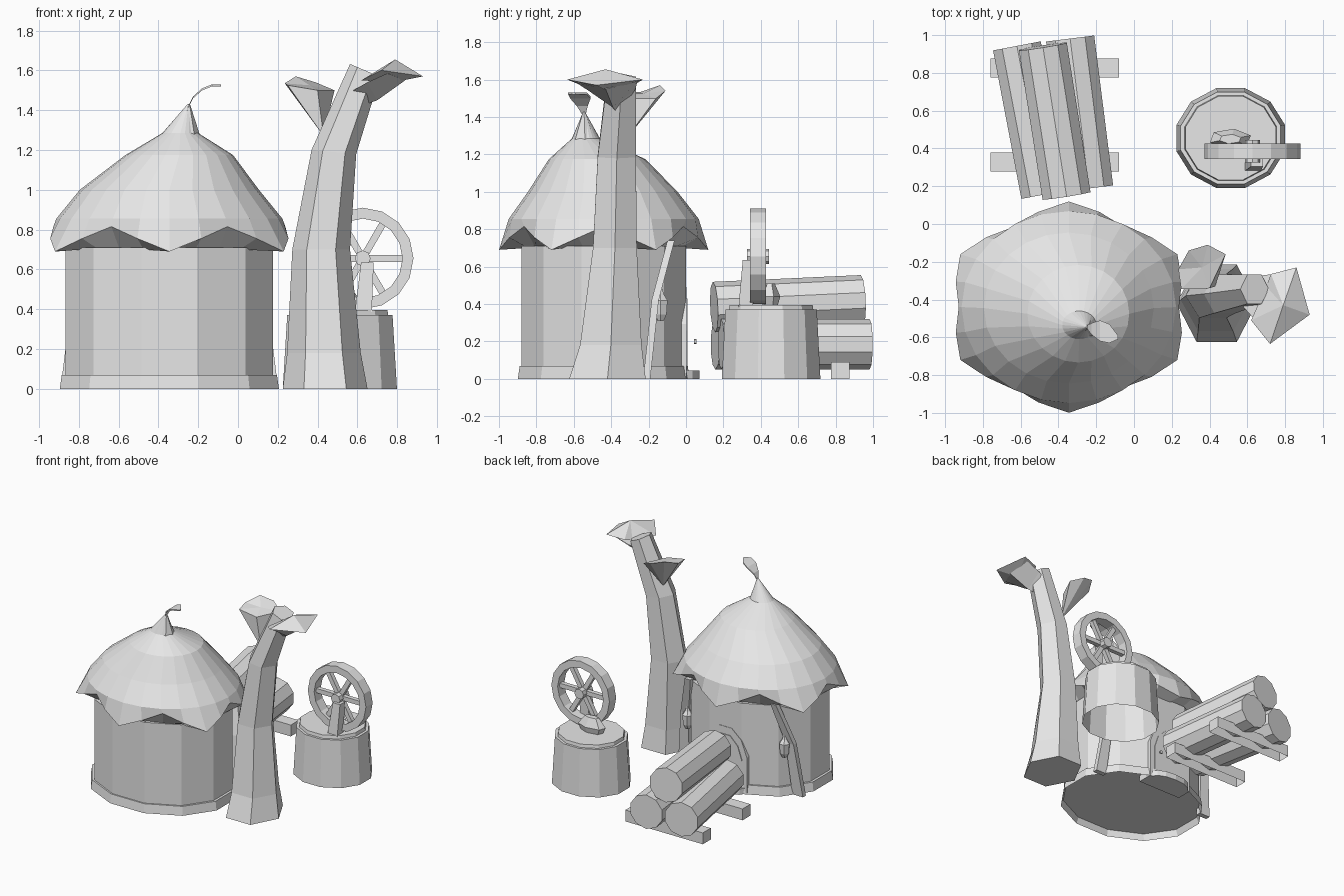
import bpy, bmesh, math
from mathutils import Vector, Matrix

cube = bpy.data.objects.get("Cube")
if cube:
    bpy.data.objects.remove(cube, do_unlink=True)

grey = bpy.data.materials.new("plain_grey")
grey.use_nodes = True
grey.diffuse_color = (0.8, 0.8, 0.8, 1)
grey.node_tree.nodes["Principled BSDF"].inputs["Base Color"].default_value = (0.8, 0.8, 0.8, 1)


def finish(name, bm, open_bottom=False):
    bmesh.ops.recalc_face_normals(bm, faces=bm.faces)
    if open_bottom:
        under = [f for f in bm.faces if f.normal.z < -0.9]
        bmesh.ops.delete(bm, geom=under, context='FACES_ONLY')
    mesh = bpy.data.meshes.new(name)
    bm.to_mesh(mesh)
    bm.free()
    mesh.materials.append(grey)
    obj = bpy.data.objects.new(name, mesh)
    bpy.context.collection.objects.link(obj)
    return obj


def ellipse(cx, cy, z, rx, ry, n, phase=0, slope=0):
    pts = []
    for i in range(n):
        a = math.radians(phase) + math.tau * i / n
        x, y = rx * math.cos(a), ry * math.sin(a)
        pts.append((cx + x, cy + y, z + slope * x))
    return pts


def loft(name, rings, loop=False, open_bottom=False):
    """Skin equal rings of points; cap the ends unless looped."""
    bm = bmesh.new()
    rows = [[bm.verts.new(p) for p in ring] for ring in rings]
    pairs = list(zip(rows, rows[1:])) + ([(rows[-1], rows[0])] if loop else [])
    for a, b in pairs:
        for i in range(len(a)):
            j = (i + 1) % len(a)
            bm.faces.new((a[i], a[j], b[j], b[i]))
    if not loop:
        bm.faces.new(rows[0])
        bm.faces.new(rows[-1])
    return finish(name, bm, open_bottom)


def box(name, center, size, rot=Matrix(), open_bottom=False):
    bm = bmesh.new()
    m = Matrix.Translation(center) @ rot.to_4x4() @ Matrix.Diagonal((*size, 1))
    bmesh.ops.create_cube(bm, size=1, matrix=m)
    return finish(name, bm, open_bottom)


def log(name, a, b, r, n=10):
    a, b = Vector(a), Vector(b)
    bm = bmesh.new()
    rot = (b - a).to_track_quat('Z', 'Y').to_matrix().to_4x4()
    bmesh.ops.create_cone(bm, cap_ends=True, segments=n, radius1=r, radius2=r,
                          depth=(b - a).length, matrix=Matrix.Translation((a + b) / 2) @ rot)
    return finish(name, bm)


def fan(name, rim, top, root):
    """Leafy tuft: rim polygon joined to a top point and a root point."""
    bm = bmesh.new()
    ring = [bm.verts.new(p) for p in rim]
    t, r = bm.verts.new(top), bm.verts.new(root)
    for a, b in zip(ring, ring[1:] + ring[:1]):
        bm.faces.new((a, b, t))
        bm.faces.new((b, a, r))
    return finish(name, bm)


# Hut wall with flared foot and a floor set up inside it
HX, HY = -0.345, -0.44
loft("hut_wall", [ellipse(HX, HY, z, rx, ry, 12, 15) for z, rx, ry in
                  ((.05, .55, .46), (0, .57, .475), (.07, .56, .465), (.07, .54, .455), (.71, .54, .455))])

# Thatched roof: six drooping tips, arched between
rim = []
for i in range(24):
    a = math.radians(90 + 15 * i)
    k = i % 4
    r = (.99, .925, .87, .925)[k]
    z = (.69, .755, .815, .755)[k]
    rim.append((HX + .67 * r * math.cos(a), HY + .565 * r * math.sin(a), z))
rings = [ellipse(HX, HY, .7, .5, .42, 24, 90), rim]
for cx, cy, z, rx, ry in ((HX, HY, .855, .568, .508), (HX, -.445, 1.0, .45, .4),
                          (-.295, -.475, 1.175, .27, .258), (-.29, -.535, 1.285, .09, .075),
                          (-.25, -.545, 1.43, .004, .004)):
    rings.append(ellipse(cx, cy, z, rx, ry, 24, 90))
loft("roof", rings)
loft("roof_peak", [ellipse(-.265, -.54, 1.27, .075, .07, 7), ellipse(-.247, -.545, 1.43, .006, .006, 7)])

# Curled leaf on the roof peak
leaf = []
for x, y, z, w in ((-.25, -.545, 1.41, .008), (-.225, -.555, 1.46, .03), (-.18, -.565, 1.5, .055),
                   (-.13, -.58, 1.52, .05), (-.085, -.6, 1.52, .01)):
    leaf.append([(x, y - w, z), (x, y + w, z), (x, y + w, z + .01), (x, y - w, z + .01)])
loft("peak_leaf", leaf)

# Door at the back with step and knob
def arch(w, h, y):
    side = [(w, 0), (w, h * .6), (w * .75, h * .85), (w * .3, h)]
    return [(HX + x, y, z) for x, z in side] + [(HX - x, y, z) for x, z in reversed(side)]


loft("door_frame", [arch(.19, .49, -.12), arch(.19, .49, .003)])
loft("door_panel", [arch(.15, .43, -.01), arch(.15, .43, .008)])
loft("door_step", [ellipse(HX, 0, z, .17, .072, 12) for z in (0, .045)])
log("door_knob", (-.22, .042, .2), (-.22, .057, .2), .014, 6)

# Leaning braces and hanging lanterns on both sides
for side, tag in ((1, "left"), (-1, "right")):
    loft(tag + "_brace", [ellipse(HX + side * x, y, z, rx, .027, 4, 45) for x, y, z, rx in
                          ((.5, -.21, 0, .066), (.46, -.165, .42, .05), (.375, -.08, .74, .035))])
    loft(tag + "_lantern", [ellipse(HX + side * .425, -.135, z, r, r, 6) for z, r in
                            ((.31, .018), (.345, .036), (.42, .042), (.45, .02), (.485, .008))])

# Bent six-sided trunk
loft("tree_trunk", [ellipse(x, y, z, rx, ry, 6, 0, s) for x, y, z, rx, ry, s in
                    ((.438, -.42, 0, .213, .236, 0), (.432, -.402, .18, .185, .19, 0),
                     (.418, -.38, .7, .145, .135, 0), (.482, -.37, 1.19, .112, .118, -.1),
                     (.638, -.345, 1.6, .075, .09, -.43))])
fan("tree_tuft_left", [(.70, -.33, 1.56), (.725, -.265, 1.58), (.86, -.23, 1.6), (.93, -.48, 1.57),
                       (.72, -.635, 1.6), (.62, -.51, 1.55)], (.79, -.43, 1.655), (.78, -.42, 1.54))
loft("tuft_branch", [[(.59, -.36, 1.41), (.58, -.3, 1.5), (.58, -.44, 1.5)],
                     [(.7, -.39, 1.45), (.69, -.27, 1.55), (.65, -.52, 1.54)],
                     [(.84, -.43, 1.55), (.82, -.26, 1.59), (.75, -.59, 1.585)]])
fan("tree_tuft_right", [(.235, -.24, 1.535), (.25, -.345, 1.525), (.4, -.34, 1.5), (.485, -.16, 1.5),
                        (.39, -.11, 1.54), (.29, -.14, 1.57)], (.36, -.23, 1.525), (.43, -.33, 1.27))

# Tree stump, hollow underneath
loft("stump", [ellipse(.512, .455, z, rx, ry, 12, 15) for z, rx, ry in
               ((0, .297, .273), (.37, .274, .253), (.37, .252, .234), (.395, .247, .23))], open_bottom=True)

# Spoked wheel standing on the stump
WX, WY, WZ = .627, .385, .655
N = 16
wheel = []
for i in range(N):
    a = math.tau * i / N
    wheel.append([(WX + r * math.cos(a), WY + d, WZ + r * math.sin(a))
                  for r, d in ((.255, -.042), (.255, .042), (.2, .042), (.2, -.042))])
loft("wheel_rim", wheel, loop=True)
log("wheel_hub", (WX, WY - .06, WZ), (WX, WY + .06, WZ), .04, 8)
for i in range(6):
    rot = Matrix.Rotation(-math.tau * i / 6, 4, 'Y')
    c = Vector((WX, WY, WZ)) + rot @ Vector((.115, 0, 0))
    box("wheel_spoke_%d" % (i + 1), c, (.19, .035, .035), rot)

# Wheel support and rock beside it
loft("wheel_post", [ellipse(.63, .32, .385, .06, .055, 4, 45), ellipse(.65, .335, .635, .045, .045, 4, 45)])
loft("rock", [ellipse(.51, .45, z, rx, ry, 6, 20) for z, rx, ry in
              ((.39, .09, .04), (.44, .115, .055), (.51, .06, .025))])

# Log pile on two bearers
for name, y in (("back_bearer", .825), ("front_bearer", .328)):
    box(name, (-.42, y, .045), (.68, .1, .09), open_bottom=True)
for name, x, y, z, yaw, rise in (("right_log", -.545, .55, .185, 10.8, 0),
                                 ("left_log", -.288, .585, .185, 7.2, 0),
                                 ("top_log", -.42, .545, .402, 9, .018)):
    a = math.radians(yaw)
    half = Vector((-math.sin(a) * .4, math.cos(a) * .4, rise))
    mid = Vector((x, y, z))
    log(name, mid - half, mid + half, .135)
